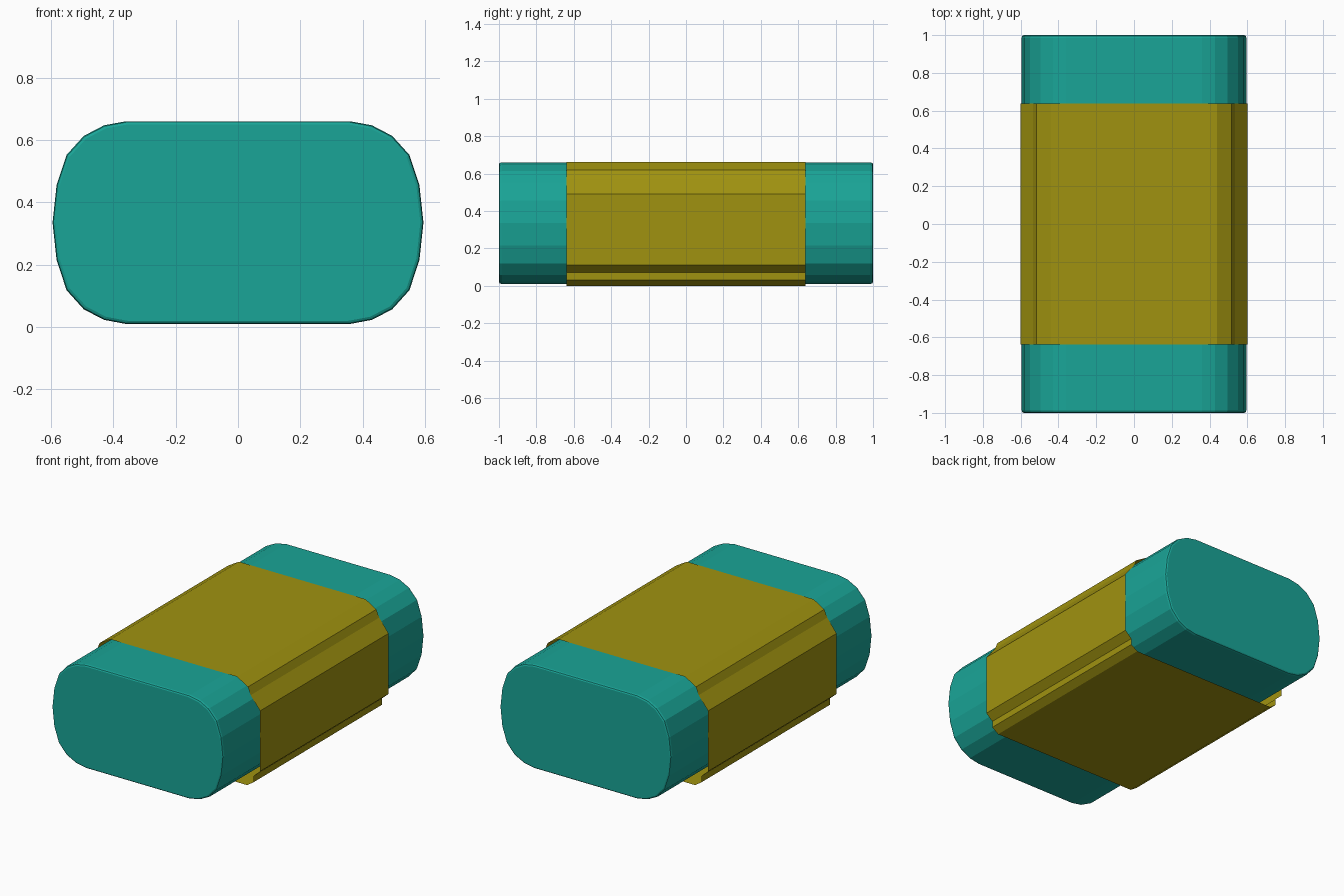
import bpy, bmesh

if "Cube" in bpy.data.objects:
    bpy.data.objects.remove(bpy.data.objects["Cube"])


def material(name, rgb):
    m = bpy.data.materials.new(name)
    m.diffuse_color = (*rgb, 1)
    m.use_nodes = True
    m.node_tree.nodes["Principled BSDF"].inputs["Base Color"].default_value = m.diffuse_color
    return m


def mirrored(half):
    # right half runs top to bottom; left half comes back up
    return half + [(-x, z) for x, z in reversed(half) if x > 0]


def loft(name, rings, mat, capped):
    # rings: list of (y, profile points)
    bm = bmesh.new()
    loops = [[bm.verts.new((x, y, z)) for x, z in prof] for y, prof in rings]
    n = len(loops[0])
    for a, b in zip(loops, loops[1:]):
        for i in range(n):
            j = (i + 1) % n
            bm.faces.new((a[i], b[i], b[j], a[j]))
    if capped:
        bm.faces.new(loops[0])
        bm.faces.new(list(reversed(loops[-1])))
        bmesh.ops.recalc_face_normals(bm, faces=bm.faces)
    else:
        # open tube: point the faces outwards
        bm.normal_update()
        top = max(bm.faces, key=lambda f: f.calc_center_median().z)
        if top.normal.z < 0:
            bmesh.ops.reverse_faces(bm, faces=bm.faces)
    me = bpy.data.meshes.new(name)
    bm.to_mesh(me)
    bm.free()
    me.materials.append(mat)
    ob = bpy.data.objects.new(name, me)
    bpy.context.collection.objects.link(ob)
    return ob


teal = material("teal", (0.010, 0.375, 0.310))
olive = material("olive", (0.350, 0.290, 0.005))

# rounded block with slightly eased ends
MID = 0.335
quarter = [(0.36, 0.325), (0.43, 0.312), (0.495, 0.278), (0.55, 0.217), (0.582, 0.12)]
half = ([(x, MID + z) for x, z in quarter] + [(0.595, MID)]
        + [(x, MID - z) for x, z in reversed(quarter)])
body = mirrored(half)


def inset(d):
    return [(x * (1 - d / 0.595), MID + (z - MID) * (1 - d / 0.325)) for x, z in body]


loft("block", [(-1, inset(0.010)), (-0.996, inset(0.003)), (-0.985, body),
               (0.985, body), (0.996, inset(0.003)), (1, inset(0.010))], teal, True)

# open-ended sleeve with stepped lower corners
sleeve = mirrored([(0.44, 0.662), (0.515, 0.618), (0.535, 0.572), (0.6, 0.49),
                   (0.6, 0.11), (0.555, 0.07), (0.555, 0.03), (0.51, 0.0)])
loft("sleeve", [(-0.638, sleeve), (0.638, sleeve)], olive, False)
